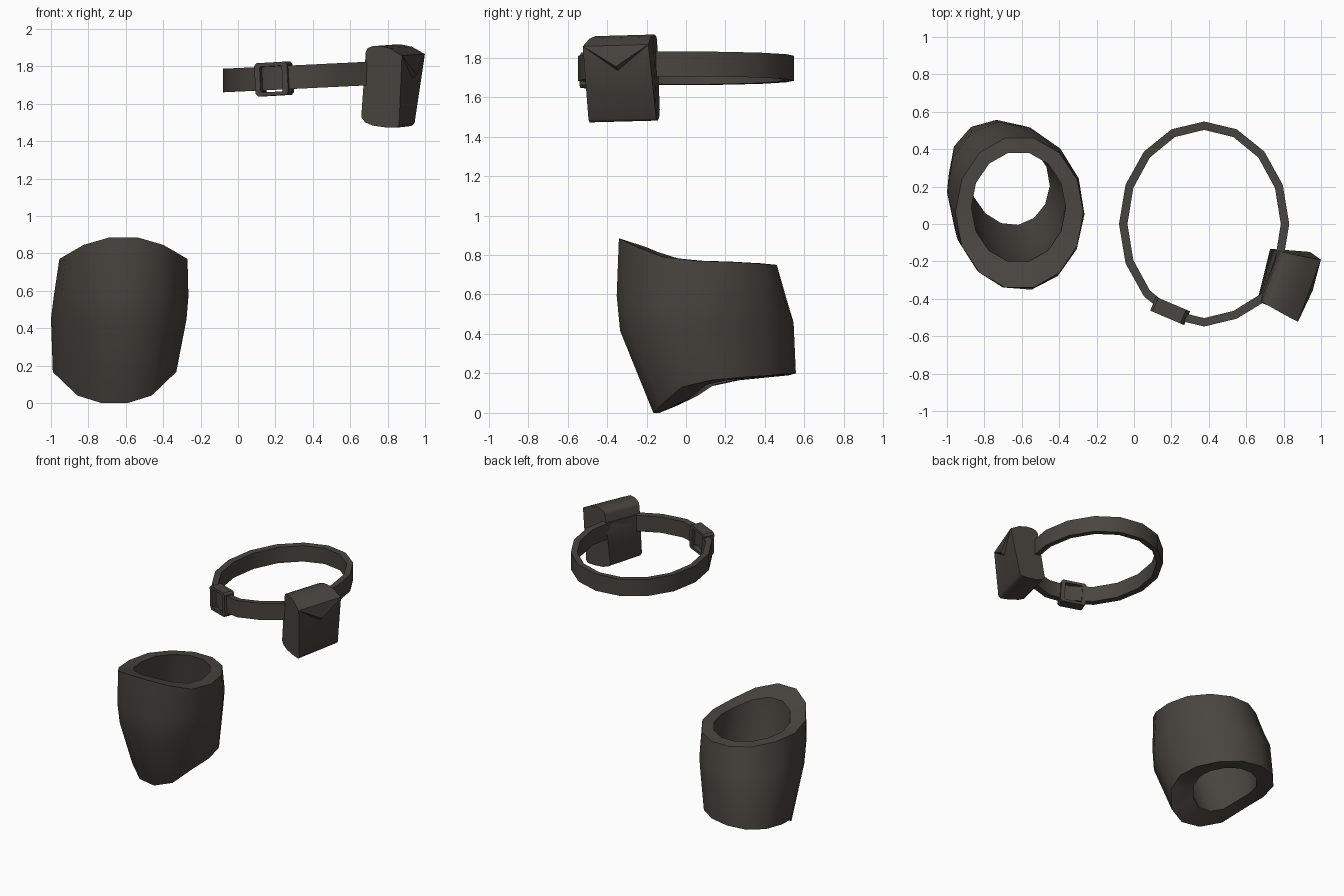
import bpy, bmesh, math
from mathutils import Matrix, Vector

if "Cube" in bpy.data.objects:
    bpy.data.objects.remove(bpy.data.objects["Cube"])

brown = bpy.data.materials.new("dark brown leather")
brown.diffuse_color = (0.066, 0.058, 0.049, 1)
brown.use_nodes = True
brown.node_tree.nodes["Principled BSDF"].inputs["Base Color"].default_value = brown.diffuse_color


def finish(name, bm, angle=35):
    """Turn a bmesh into a shaded object."""
    bmesh.ops.recalc_face_normals(bm, faces=bm.faces)
    me = bpy.data.meshes.new(name)
    bm.to_mesh(me)
    bm.free()
    me.materials.append(brown)
    ob = bpy.data.objects.new(name, me)
    bpy.context.collection.objects.link(ob)
    bpy.ops.object.select_all(action='DESELECT')
    ob.select_set(True)
    bpy.context.view_layer.objects.active = ob
    bpy.ops.object.shade_smooth_by_angle(angle=math.radians(angle))
    return ob


def tube(name, rings, angle=35):
    """Skin a loop of closed rings."""
    bm = bmesh.new()
    vs = [[bm.verts.new(p) for p in r] for r in rings]
    n = len(vs[0])
    for a, b in zip(vs, vs[1:] + vs[:1]):
        for i in range(n):
            j = (i + 1) % n
            bm.faces.new((a[i], a[j], b[j], b[i]))
    return finish(name, bm, angle)


# Knee sleeve: egg-shaped rings whose rims dip and rise from front to back
N = 14
TOP = (.885, .845, .79, .77, .765, .755, .75)
LOW = (0, .04, .13, .165, .18, .19, .2)


def sleeve_ring(x0, x1, y0, y1, f, flat=0, egg=.04, skew=0):
    """Egg filling a box, at height fraction f between the rims."""
    pts = []
    for i in range(N):
        a = 2 * math.pi * (i + .5) / N
        k = min(i, N - 1 - i)
        top = TOP[k] + (.77 - TOP[k]) * flat
        low = LOW[k] + (.165 - LOW[k]) * flat
        dx = (x1 - x0) / 2 * math.sin(a) * (1 - egg * math.cos(a))
        pts.append(((x0 + x1) / 2 + dx,
                    (y0 + y1) / 2 - (y1 - y0) / 2 * math.cos(a) / .975 - skew * dx,
                    low + (top - low) * f))
    return pts


tube("knee_sleeve", [
    sleeve_ring(-.955, -.27, -.34, .46, 1, egg=0),
    sleeve_ring(-.985, -.265, -.345, .505, .67, skew=.08),
    sleeve_ring(-1.0, -.275, -.32, .53, .47, skew=.18),
    sleeve_ring(-.99, -.33, -.15, .54, 0, skew=.22),
    sleeve_ring(-.88, -.45, 0, .45, 0, .37, skew=.1),
    sleeve_ring(-.9, -.37, -.14, .43, .47, .37, skew=.08),
    sleeve_ring(-.87, -.365, -.2, .38, 1, .4, 0)], 45)


# Strap: faceted oval band, slightly higher on the right
def strap_ring(inset, dz):
    pts = []
    for i in range(16):
        a = 2 * math.pi * i / 16
        grow = 1.05 if i == 14 else 1
        c, s = math.cos(a) * grow, math.sin(a) * grow
        pts.append((.375 + (.455 - inset) * c, (.548 - inset) * s, 1.746 + .022 * c + dz))
    return pts


tube("strap", [strap_ring(0, .063), strap_ring(0, -.063),
               strap_ring(.045, -.06), strap_ring(.045, .06)])

# Buckle: bevelled square frame around the strap
place = (Matrix.Translation((.193, -.465, 1.732)) @ Matrix.Rotation(math.radians(-23), 4, 'Z')
         @ Matrix.Rotation(math.radians(-3), 4, 'Y'))


def frame_ring(w, h, y, cut):
    outline = []
    for sx, sz in ((1, 1), (-1, 1), (-1, -1), (1, -1)):
        pair = [(sx * w, sz * (h - cut)), (sx * (w - cut), sz * h)]
        outline += pair if sx * sz > 0 else pair[::-1]
    return [place @ Vector((x, y, z)) for x, z in outline]


tube("buckle", [frame_ring(.095, .089, -.04, .014), frame_ring(.095, .089, .04, .014),
                frame_ring(.064, .069, .04, .006), frame_ring(.064, .069, -.04, .006)], 30)


# Pouch: curved side profile (depth, height), wider outside, leaning and slightly twisted
def on_pouch(d, w, z):
    return (Matrix.Translation((.815, -.307, 1.70))
            @ Matrix.Rotation(math.radians(-17 - 18 * z), 4, 'Z')
            @ Matrix.Rotation(math.radians(6), 4, 'Y')
            @ Matrix.Rotation(math.radians(1.5), 4, 'X')) @ Vector((d, w, z))


profile = [(-.104, .17), (-.094, .192), (-.065, .206), (-.02, .212), (.04, .206), (.115, .174),
           (.11, -.2), (.095, -.215), (.04, -.22), (-.04, -.218), (-.085, -.205), (-.108, -.18)]
bm = bmesh.new()
sides = [[bm.verts.new(on_pouch(d, s * (.16 + .15 * d), z)) for d, z in profile]
         for s in (1, -1)]
for side in sides:
    bm.faces.new(side)
for i in range(len(profile)):
    j = (i + 1) % len(profile)
    bm.faces.new((sides[0][i], sides[0][j], sides[1][j], sides[1][i]))
finish("pouch", bm, 50)

# Pouch flap: pointed wedge lifting away from the outer face
bm = bmesh.new()
left, right, tip, under, back = [bm.verts.new(on_pouch(*p)) for p in (
    (.115, -.177, .175), (.115, .177, .175), (.142, 0, .07), (.108, 0, .035), (.09, 0, .186))]
for f in ((left, right, tip), (left, tip, under), (right, under, tip),
          (left, back, right), (left, under, back), (right, back, under)):
    bm.faces.new(f)
finish("pouch_flap", bm, 20)
